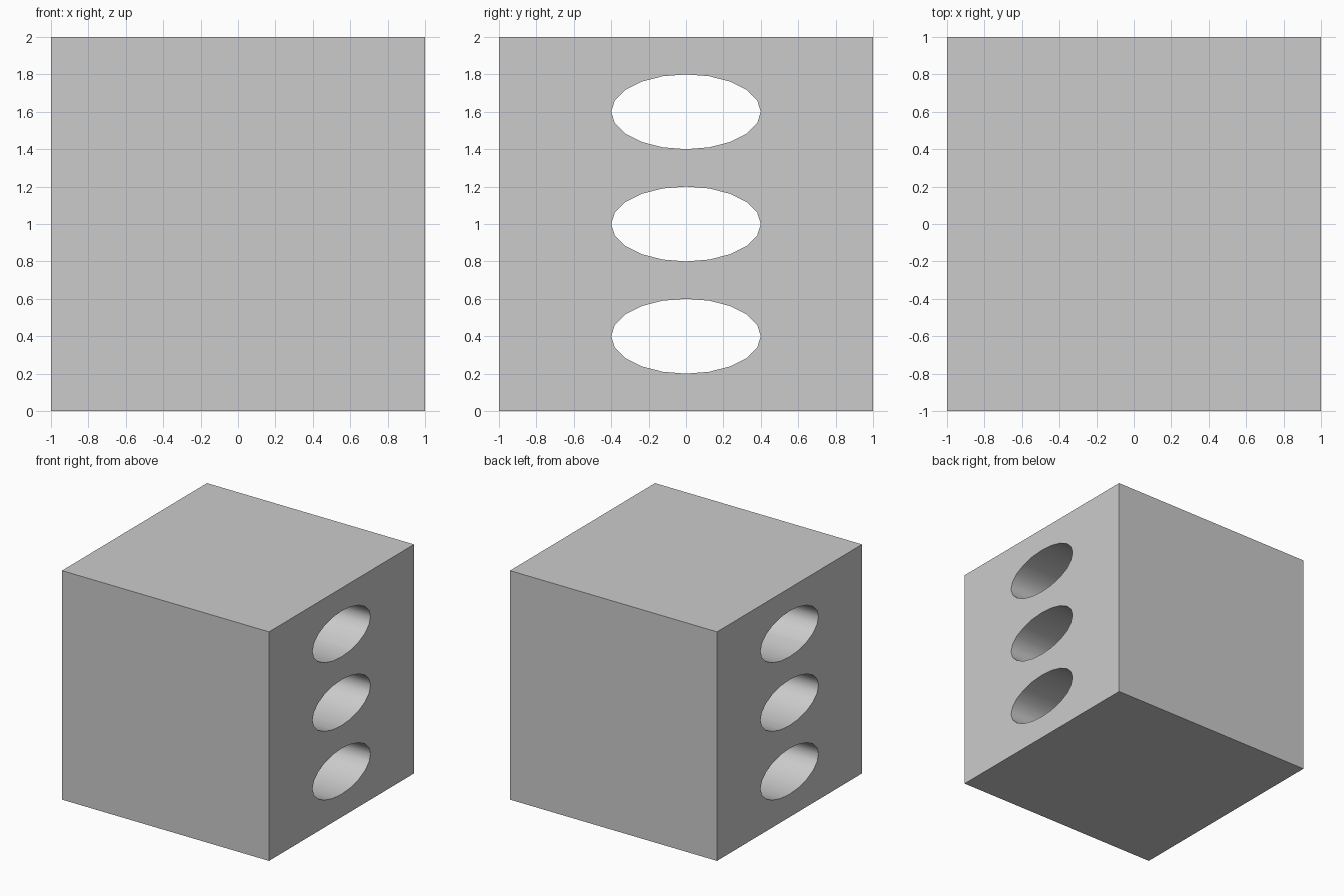
import bpy
import math

if "Cube" in bpy.data.objects:
    bpy.data.objects.remove(bpy.data.objects["Cube"])

# Solid block, 2 x 2 x 2, standing on the ground
bpy.ops.mesh.primitive_cube_add(size=2, location=(0, 0, 1))
block = bpy.context.object
block.name = "block"


def cut_oval_hole(target, z):
    """Cut a 20-sided oval hole through the target along x."""
    bpy.ops.mesh.primitive_cylinder_add(
        vertices=20, radius=1, depth=3,
        location=(0, 0, z), rotation=(0, math.pi / 2, 0))
    cutter = bpy.context.object
    cutter.name = "hole_cutter"
    cutter.scale = (0.2, 0.4, 1)
    cutter.hide_render = True

    mod = target.modifiers.new("hole", 'BOOLEAN')
    mod.operation = 'DIFFERENCE'
    mod.solver = 'EXACT'
    mod.object = cutter

    bpy.ops.object.select_all(action='DESELECT')
    target.select_set(True)
    bpy.context.view_layer.objects.active = target
    bpy.ops.object.modifier_apply(modifier=mod.name)
    bpy.data.objects.remove(cutter, do_unlink=True)


# Three stacked oval holes
for height in (0.4, 1.0, 1.6):
    cut_oval_hole(block, height)

# Smooth hole walls, sharp block edges and hole rims
bpy.ops.object.shade_smooth_by_angle(angle=math.radians(40))
